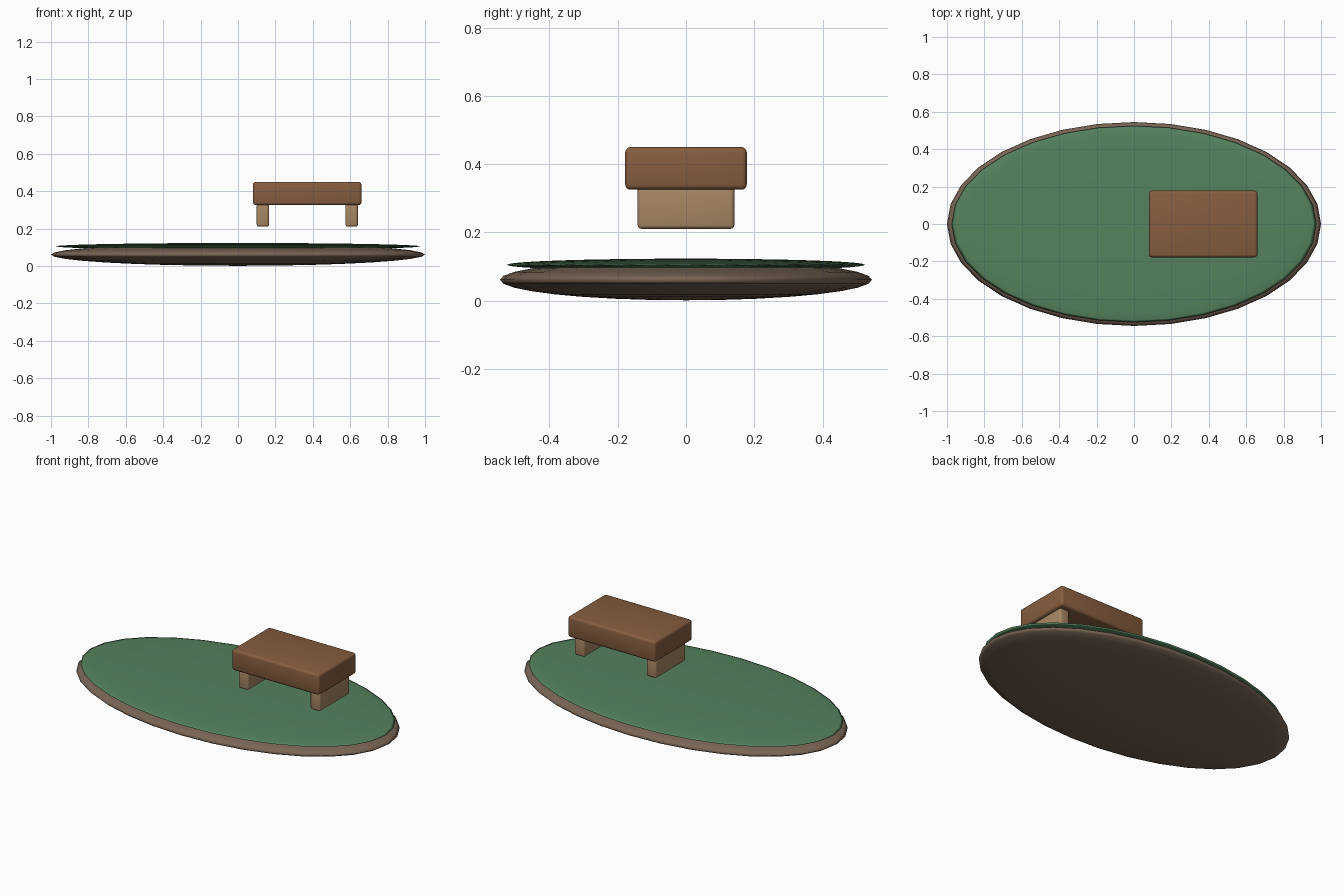
import bpy, math

if "Cube" in bpy.data.objects:
    bpy.data.objects.remove(bpy.data.objects["Cube"])


def material(name, rgb):
    m = bpy.data.materials.new(name)
    m.diffuse_color = (*rgb, 1)
    m.use_nodes = True
    m.node_tree.nodes["Principled BSDF"].inputs["Base Color"].default_value = m.diffuse_color
    return m


EARTH = material("earth brown", (0.19, 0.13, 0.09))
GRASS = material("grass green", (0.09, 0.225, 0.11))
WOOD = material("dark wood", (0.24, 0.11, 0.05))
PALE = material("pale wood", (0.39, 0.24, 0.125))


def disc(name, z, radii, mat):
    """Flattened, smooth-shaded ellipsoid."""
    bpy.ops.mesh.primitive_uv_sphere_add(segments=32, ring_count=16, location=(0, 0, z))
    ob = bpy.context.object
    ob.name = name
    ob.scale = radii
    bpy.ops.object.transform_apply(location=False, rotation=False, scale=True)
    bpy.ops.object.shade_smooth()
    ob.data.materials.append(mat)


def rounded_box(name, lo, hi, bevel, mat):
    """Box between two corners, with softened edges."""
    bpy.ops.mesh.primitive_cube_add(size=1, location=[(a + b) / 2 for a, b in zip(lo, hi)])
    ob = bpy.context.object
    ob.name = name
    ob.scale = [b - a for a, b in zip(lo, hi)]
    bpy.ops.object.transform_apply(location=False, rotation=False, scale=True)
    mod = ob.modifiers.new("soft edges", 'BEVEL')
    mod.width = bevel
    mod.segments = 3
    bpy.ops.object.modifier_apply(modifier=mod.name)
    bpy.ops.object.shade_smooth_by_angle(angle=math.radians(40))
    ob.data.materials.append(mat)


# Oval ground: earth below, thin grass layer on top
disc("earth_base", 0.061, (1.0, 0.545, 0.06), EARTH)
disc("grass_layer", 0.105, (0.975, 0.525, 0.018), GRASS)

# Bench hovering above the grass: thick top on two slab legs
rounded_box("bench_top", (0.08, -0.178, 0.325), (0.66, 0.178, 0.45), 0.015, WOOD)
for side, x in (("left", 0.10), ("right", 0.575)):
    rounded_box(side + "_leg", (x, -0.142, 0.21), (x + 0.066, 0.142, 0.335), 0.012, PALE)
